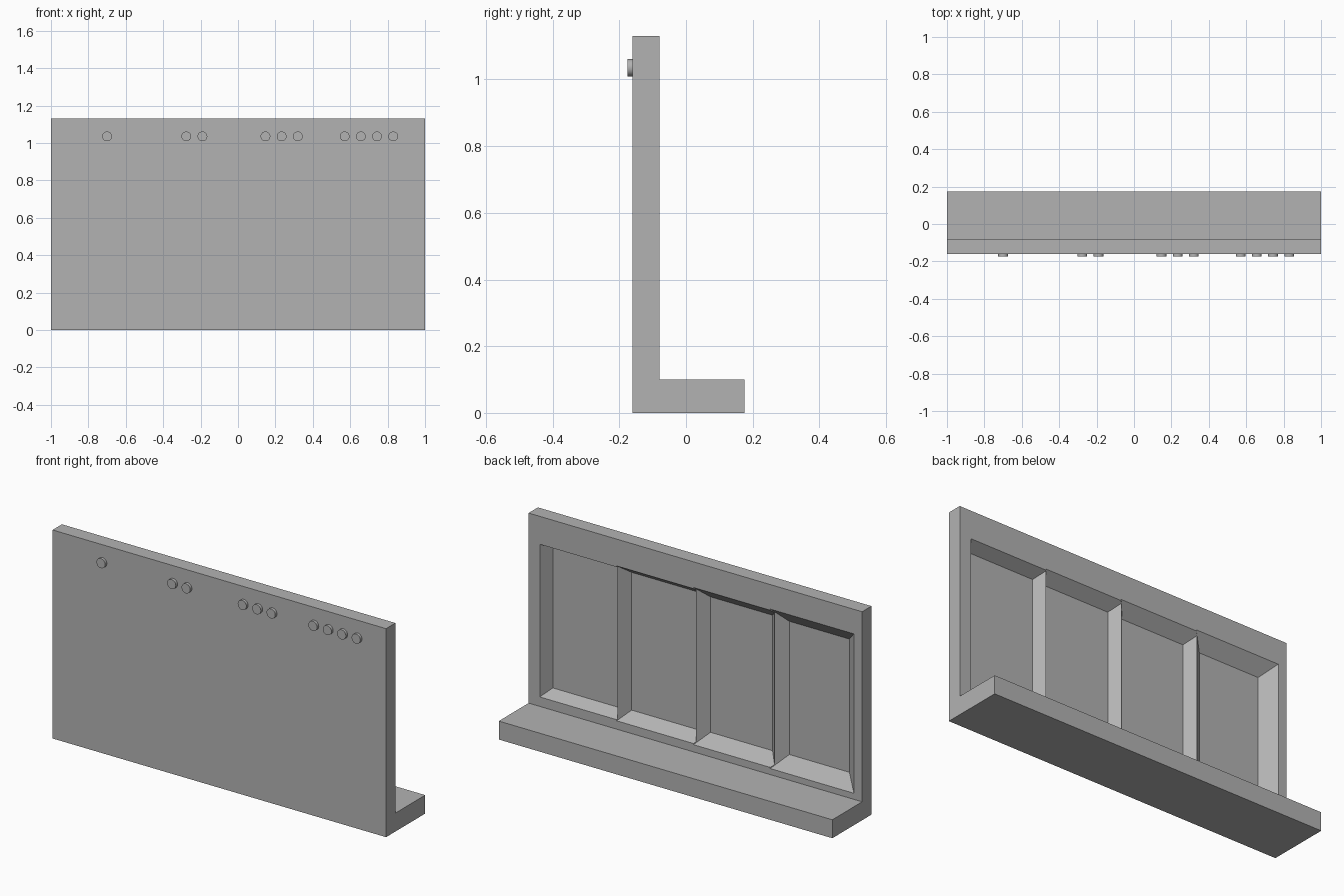
import bpy, bmesh, math
from mathutils import Matrix, Vector

cube = bpy.data.objects.get("Cube")
if cube:
    bpy.data.objects.remove(cube, do_unlink=True)

grey = bpy.data.materials.new("light grey")
grey.use_nodes = True
colour = (0.45, 0.45, 0.45, 1)
grey.diffuse_color = colour
grey.node_tree.nodes["Principled BSDF"].inputs["Base Color"].default_value = colour

FRONT, BACK, FOOT_END = -0.16, -0.08, 0.175
HEIGHT, FOOT_HEIGHT = 1.13, 0.10
PITCH = 1.4 / 3
DEPTH = 0.0625


def make_object(name, bm):
    bmesh.ops.recalc_face_normals(bm, faces=bm.faces)
    mesh = bpy.data.meshes.new(name)
    bm.to_mesh(mesh)
    bm.free()
    mesh.materials.append(grey)
    obj = bpy.data.objects.new(name, mesh)
    bpy.context.collection.objects.link(obj)
    return obj


def pocket_cutter(x, spread):
    """Tapered block, widest at the back surface and narrowest at the pocket floor."""
    bm = bmesh.new()
    bmesh.ops.create_cube(bm, size=2)
    over = 0.02
    for v in bm.verts:
        outer = v.co.y > 0
        grow = spread * (0.5 + over / DEPTH) if outer else -spread / 2
        v.co = Vector((x + v.co.x * (0.2155 + grow),
                       BACK + over if outer else BACK - DEPTH,
                       HEIGHT / 2 + v.co.z * (0.3965 + grow)))
    cutter = make_object("pocket_cutter", bm)
    cutter.hide_render = True
    return cutter


# L-shaped wall and foot
bm = bmesh.new()
profile = [(FRONT, 0), (FOOT_END, 0), (FOOT_END, FOOT_HEIGHT),
           (BACK, FOOT_HEIGHT), (BACK, HEIGHT), (FRONT, HEIGHT)]
side = bm.faces.new([bm.verts.new((-1, y, z)) for y, z in profile])
extruded = bmesh.ops.extrude_face_region(bm, geom=[side])["geom"]
bmesh.ops.translate(bm, vec=(2, 0, 0),
                    verts=[g for g in extruded if isinstance(g, bmesh.types.BMVert)])
panel = make_object("wall_and_foot", bm)

# Four tapered pockets in the back, with steeper sides towards +x
for i in range(4):
    cutter = pocket_cutter((i - 1.5) * PITCH, 0.071 - 0.0123 * i)
    mod = panel.modifiers.new("pocket", 'BOOLEAN')
    mod.operation = 'DIFFERENCE'
    mod.solver = 'EXACT'
    mod.object = cutter
    bpy.context.view_layer.objects.active = panel
    bpy.ops.object.modifier_apply(modifier=mod.name)
    bpy.data.objects.remove(cutter, do_unlink=True)

# Counting studs on the front: one to four per bay
for i in range(4):
    for j in range(i + 1):
        x = (i - 1.5) * PITCH + (j - i / 2) * 0.0865
        bm = bmesh.new()
        bmesh.ops.create_cone(bm, cap_ends=True, segments=32, radius1=0.026,
                              radius2=0.026, depth=0.02,
                              matrix=Matrix.Translation((x, FRONT - 0.005, 1.035))
                              @ Matrix.Rotation(math.pi / 2, 4, 'X'))
        stud = make_object(f"stud_{i + 1}_{j + 1}", bm)
        bpy.ops.object.select_all(action='DESELECT')
        stud.select_set(True)
        bpy.context.view_layer.objects.active = stud
        bpy.ops.object.shade_smooth_by_angle(angle=math.radians(40))
